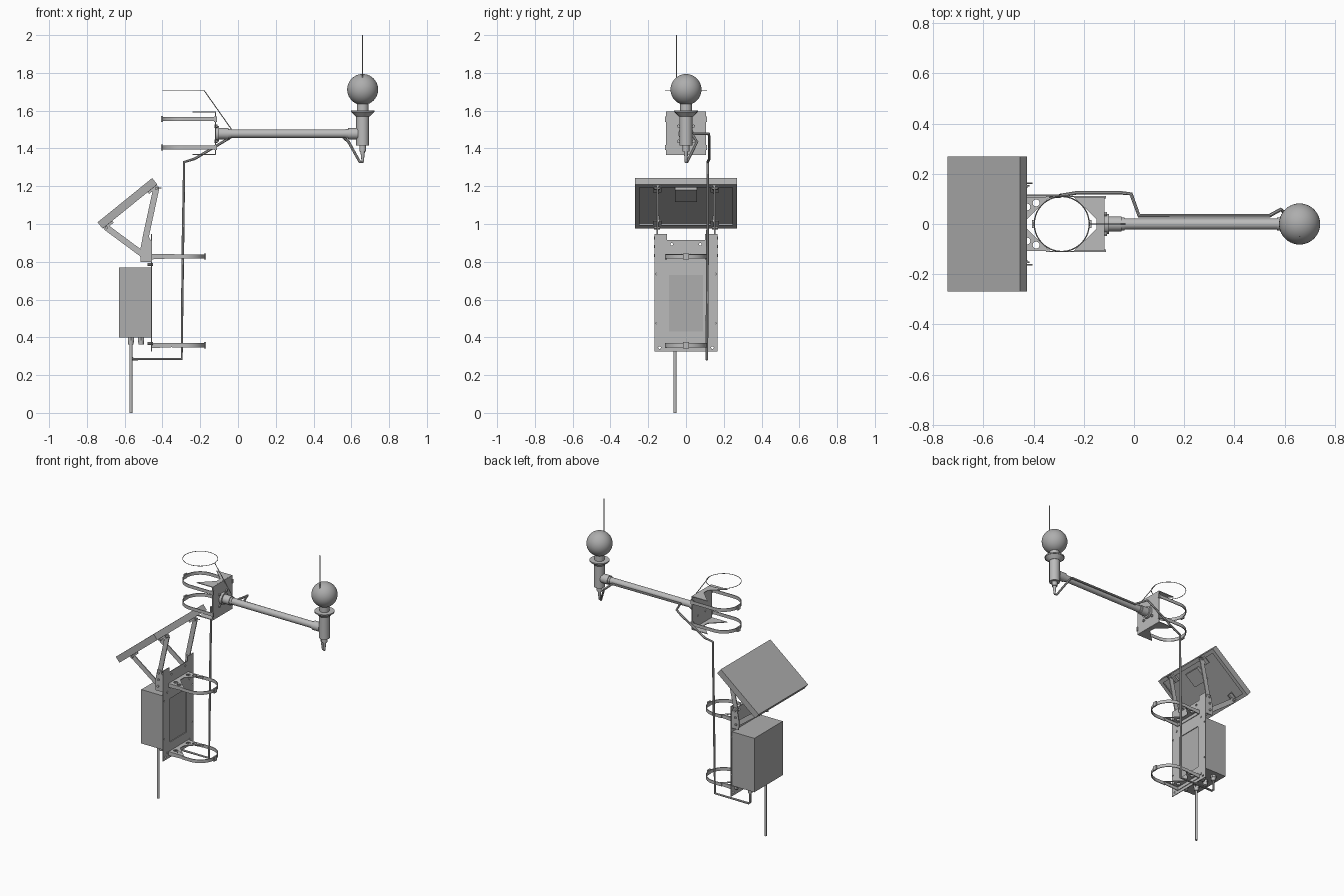
import bpy, math
from mathutils import Matrix, Vector

cube = bpy.data.objects.get("Cube")
if cube:
    bpy.data.objects.remove(cube, do_unlink=True)


def material(name, v):
    m = bpy.data.materials.new(name)
    m.use_nodes = True
    m.diffuse_color = (v, v, v, 1)
    m.node_tree.nodes["Principled BSDF"].inputs["Base Color"].default_value = (v, v, v, 1)
    return m


METAL = material("light grey metal", 0.5)
CASE = material("mid grey casing", 0.42)
X, Y, Z = Vector((1, 0, 0)), Vector((0, 1, 0)), Vector((0, 0, 1))


def finish(name, mat):
    ob = bpy.context.object
    ob.name = name
    ob.data.materials.clear()
    ob.data.materials.append(mat)
    return ob


def box(name, lo, hi, mat=METAL, frame=None):
    bpy.ops.mesh.primitive_cube_add(size=1)
    ob = finish(name, mat)
    lo, hi = Vector(lo), Vector(hi)
    ob.data.transform(Matrix.Translation((lo + hi) / 2) @ Matrix.Diagonal((*(hi - lo), 1)))
    if frame:
        ob.data.transform(frame)
    return ob


def rod(name, a, b, r1, r2=None, mat=METAL, sides=24):
    a, b = Vector(a), Vector(b)
    bpy.ops.mesh.primitive_cone_add(vertices=sides, radius1=r1, radius2=r1 if r2 is None else r2,
                                    depth=(b - a).length)
    ob = finish(name, mat)
    ob.data.transform(Matrix.Translation((a + b) / 2) @ (b - a).to_track_quat("Z", "Y").to_matrix().to_4x4())
    return ob


def curve_object(name, splines, dims, closed, mat):
    cu = bpy.data.curves.new(name, "CURVE")
    cu.dimensions = dims
    for pts in splines:
        sp = cu.splines.new("POLY")
        sp.points.add(len(pts) - 1)
        for p, co in zip(sp.points, pts):
            p.co = (*co, 1) if len(co) == 3 else (*co, 0, 1)
        sp.use_cyclic_u = closed
    ob = bpy.data.objects.new(name, cu)
    bpy.context.collection.objects.link(ob)
    return ob


def to_mesh(ob, name, mat):
    bpy.ops.object.select_all(action="DESELECT")
    bpy.context.view_layer.objects.active = ob
    ob.select_set(True)
    bpy.ops.object.convert(target="MESH")
    return finish(name, mat)


def tube(name, pts, r, mat=METAL, closed=False):
    ob = curve_object(name, [pts], "3D", closed, mat)
    ob.data.bevel_depth = r
    ob.data.bevel_resolution = 2
    ob.data.use_fill_caps = True
    return to_mesh(ob, name, mat)


def arc(cx, cy, r, a0, a1, n):
    return [(cx + r * math.cos(math.radians(a0 + (a1 - a0) * i / n)),
             cy + r * math.sin(math.radians(a0 + (a1 - a0) * i / n))) for i in range(n + 1)]


def plate(name, outline, u, v, at, thick=0.005, holes=(), mat=METAL):
    """Flat sheet drawn in the u-v plane, with round or polygonal holes."""
    ob = curve_object(name, [outline, *holes], "2D", True, mat)
    ob.data.fill_mode = "BOTH"
    ob.data.extrude = thick / 2
    ob.matrix_world = Matrix.Translation(at) @ Matrix((u, v, u.cross(v))).transposed().to_4x4()
    return to_mesh(ob, name, mat)


def hole(x, y, r):
    return arc(x, y, r, 0, 330, 11)


def rect(x0, x1, y0, y1):
    return [(x0, y0), (x1, y0), (x1, y1), (x0, y1)]


def bar(name, a, b, y, width):
    """Round-ended flat strut in the x-z plane."""
    ang = math.degrees(math.atan2(b[1] - a[1], b[0] - a[0]))
    pts = arc(*a, width / 2, ang + 90, ang + 270, 8) + arc(*b, width / 2, ang - 90, ang + 90, 8)
    plate(name, pts, X, Z, (0, y, 0), 0.007)


PX, PR = -0.288, 0.107  # axis and radius of the clamped pole


def band(name, z, end, side):
    """U-shaped strap around the pole, open towards the mounting plate."""
    path = [(end, PR)] + arc(PX, 0, PR, 90, 90 - side * 180, 28) + [(end, -PR)]
    outer = [(end, PR + 0.005)] + arc(PX, 0, PR + 0.005, 90, 90 - side * 180, 28) + [(end, -PR - 0.005)]
    plate(name, outer + path[::-1], X, Y, (0, 0, z), 0.022)
    tip = PX + side * PR
    box(name + "_buckle", (tip - 0.005 + side * 0.007, -0.015, z - 0.016),
        (tip + 0.005 + side * 0.007, 0.015, z + 0.016))


# Sensor head
bpy.ops.mesh.primitive_uv_sphere_add(segments=40, ring_count=20, radius=0.082, location=(0.66, 0, 1.712))
finish("sensor_ball", CASE)
rod("antenna", (0.66, -0.05, 1.77), (0.66, -0.05, 2.0), 0.003, sides=8)
rod("ball_neck", (0.66, 0, 1.59), (0.66, 0, 1.65), 0.031)
rod("head_collar_rim", (0.66, 0, 1.592), (0.66, 0, 1.6), 0.063)
rod("head_collar", (0.66, 0, 1.568), (0.66, 0, 1.592), 0.036, 0.06)
rod("head_body", (0.66, 0, 1.415), (0.66, 0, 1.575), 0.034)
rod("head_gland", (0.66, 0, 1.385), (0.66, 0, 1.415), 0.018, sides=12)
rod("head_cable_boot", (0.66, 0, 1.33), (0.66, 0, 1.385), 0.006, 0.012, sides=12)

# Horizontal arm
rod("arm_tube", (-0.1, 0, 1.478), (0.64, 0, 1.478), 0.022)
rod("arm_inner_flange", (-0.117, 0, 1.478), (-0.1, 0, 1.478), 0.04)
rod("arm_inner_collar", (-0.1, 0, 1.478), (-0.05, 0, 1.478), 0.03)
rod("arm_inner_lip", (-0.05, 0, 1.478), (-0.037, 0, 1.478), 0.025)
rod("arm_outer_collar", (0.582, 0, 1.478), (0.635, 0, 1.478), 0.03)
rod("arm_outer_lip", (0.57, 0, 1.478), (0.582, 0, 1.478), 0.025)

# Upper pole bracket
plate("upper_bracket_plate", rect(-0.107, 0.107, 1.365, 1.595), Y, Z, (-0.12, 0, 0), 0.006)
notch = [(-0.12, -0.107), (-0.12, 0.107), (-0.24, 0.107), (-0.15, 0.02), (-0.15, -0.02), (-0.24, -0.107)]
for z in (1.367, 1.593):
    plate("upper_bracket_flange", notch, X, Y, (0, 0, z))
for z in (1.405, 1.555):
    band("upper_band", z, -0.12, -1)
    for s in (-1, 1):
        box("upper_band_tab", (-0.128, s * 0.106 - 0.005, z - 0.014), (-0.112, s * 0.106 + 0.005, z + 0.014))
for y in (-0.04, 0.04):
    for z in (1.438, 1.518):
        rod("flange_bolt", (-0.125, y, z), (-0.108, y, z), 0.009, sides=6)

# Safety tether
tube("tether_loop", [(x, y, 1.705) for x, y in arc(PX, 0, 0.11, 0, 354, 59)], 0.002, closed=True)
tube("tether_line", [(PX + 0.11, 0, 1.705), (-0.035, 0, 1.502)], 0.0025)

# Mounting plate with window, ears and screw holes
outline = [(-0.166, 0.325), (0.166, 0.325), (0.166, 0.948), (0.1, 0.948), (0.1, 0.915),
           (-0.1, 0.915), (-0.1, 0.948), (-0.166, 0.948)]
screws = [hole(s * 0.155, z, 0.005) for s in (-1, 1) for z in (0.475, 0.735)]
screws += [hole(s * 0.14, 0.345, 0.007) for s in (-1, 1)] + [hole(s * 0.075, 0.893, 0.007) for s in (-1, 1)]
plate("mounting_plate", outline, Y, Z, (-0.457, 0, 0), 0.005, [rect(-0.09, 0.09, 0.43, 0.73)] + screws)

# Lower pole brackets
lower = [(2 * PX - x, y) for x, y in notch]
lower[0], lower[1] = (-0.455, -0.107), (-0.455, 0.107)
vents = [hole(x, s * y, 0.014) for s in (-1, 1) for x, y in ((-0.427, 0.068), (-0.39, 0.084))]
for z in (0.358, 0.828):
    plate("lower_bracket", lower, X, Y, (0, 0, z + 0.01), 0.005, vents)
    box("lower_bracket_foot", (-0.455, -0.107, z - 0.014), (-0.45, 0.107, z + 0.012))
    for s in (-1, 1):
        side = [(-0.455, z - 0.015), (-0.345, z - 0.01), (-0.336, z + 0.01), (-0.455, z + 0.013)]
        plate("lower_bracket_side", side, X, Z, (0, s * 0.105, 0))
    band("lower_band", z, -0.35, 1)

# Equipment box and cable glands
box("equipment_box", (-0.63, -0.155, 0.398), (-0.46, 0.155, 0.77), CASE)
for x, y in ((-0.567, -0.058), (-0.567, 0.11), (-0.567, 0.03), (-0.513, -0.1), (-0.513, 0), (-0.513, 0.07)):
    rod("gland_nut", (x, y, 0.383), (x, y, 0.4), 0.019, sides=6)
    rod("gland_cap", (x, y, 0.362), (x, y, 0.383), 0.014, 0.016, sides=12)
rod("hanging_lead", (-0.567, -0.058, 0), (-0.567, -0.058, 0.37), 0.008, sides=12)
for s in (-1, 1):
    for z in (0.368, 0.785):
        rod("box_screw", (-0.478, s * 0.12, z), (-0.45, s * 0.12, z), 0.008, sides=8)

# Signal cable from head to box
tube("signal_cable", [(0.66, 0, 1.36), (0.658, 0, 1.328), (0.645, 0.005, 1.328), (0.585, 0.058, 1.435),
                      (0.54, 0.033, 1.475), (0.02, 0.033, 1.478), (-0.012, 0.12, 1.478), (-0.05, 0.124, 1.452),
                      (-0.23, 0.124, 1.345), (-0.285, 0.115, 1.328), (-0.292, 0.114, 0.87),
                      (-0.298, 0.11, 0.285), (-0.555, 0.11, 0.285), (-0.567, 0.11, 0.297),
                      (-0.567, 0.11, 0.38)], 0.0075)

# Tilted solar panel, built flat and then placed
tilt = Matrix.Translation((-0.599, 0, 1.126)) @ Matrix.Rotation(math.radians(-39), 4, "Y")
L, W, D = 0.186, 0.27, 0.043
box("panel_sheet", (-L, -W, -0.012), (L, W, 0), CASE, tilt)
for s in (-1, 1):
    for name, axis in (("panel_end", 0), ("panel_side", 1)):
        for part, depth, z0, z1 in (("_rail", 0.005, -D, -0.001), ("_lip", 0.025, -D, -D + 0.004)):
            lo, hi = [-L, -W, z0], [L, W, z1]
            edge = (L, W)[axis]
            lo[axis], hi[axis] = sorted((s * edge, s * (edge - depth)))
            box(name + part, lo, hi, CASE, tilt)
box("panel_junction_box", (0.03, -0.057, -0.035), (0.13, 0.057, -0.01), CASE, tilt)

# Folding support struts on both sides
top, low, foot_a, foot_b = (-0.433, 1.188), (-0.695, 0.98), (-0.49, 0.925), (-0.495, 0.832)
for s in (-1, 1):
    y = s * 0.152
    bar("rear_strut", top, foot_a, y, 0.032)
    bar("front_strut", low, foot_b, y, 0.032)
    hinge = [(-0.456, 0.8), (-0.515, 0.8), (-0.52, 0.85), (-0.502, 0.945), (-0.478, 0.945), (-0.456, 0.9)]
    plate("strut_hinge", hinge, X, Z, (0, y + s * 0.008, 0), 0.006)
    for u in (-0.15, 0.15):
        box("panel_tab", (u - 0.03, y - s * 0.005 - 0.003, -D - 0.012), (u + 0.03, y - s * 0.005 + 0.003, -0.01),
            METAL, tilt)
        box("panel_tab_foot", (u - 0.03, y - 0.022, -D - 0.001), (u + 0.03, y + 0.022, -D + 0.004), METAL, tilt)
    for px, pz in (top, low, foot_a, foot_b, (-0.492, 0.88)):
        rod("strut_bolt", (px, s * 0.138, pz), (px, s * 0.17, pz), 0.008, sides=6)
    rod("tilt_pin", (-0.44, s * 0.163, 1.19), (-0.405, s * 0.163, 1.19), 0.003, sides=8)

# Smooth round parts, keep sharp edges
bpy.ops.object.select_all(action="DESELECT")
for ob in bpy.context.scene.objects:
    if ob.type == "MESH":
        ob.select_set(True)
        bpy.context.view_layer.objects.active = ob
bpy.ops.object.shade_smooth_by_angle(angle=math.radians(35))
